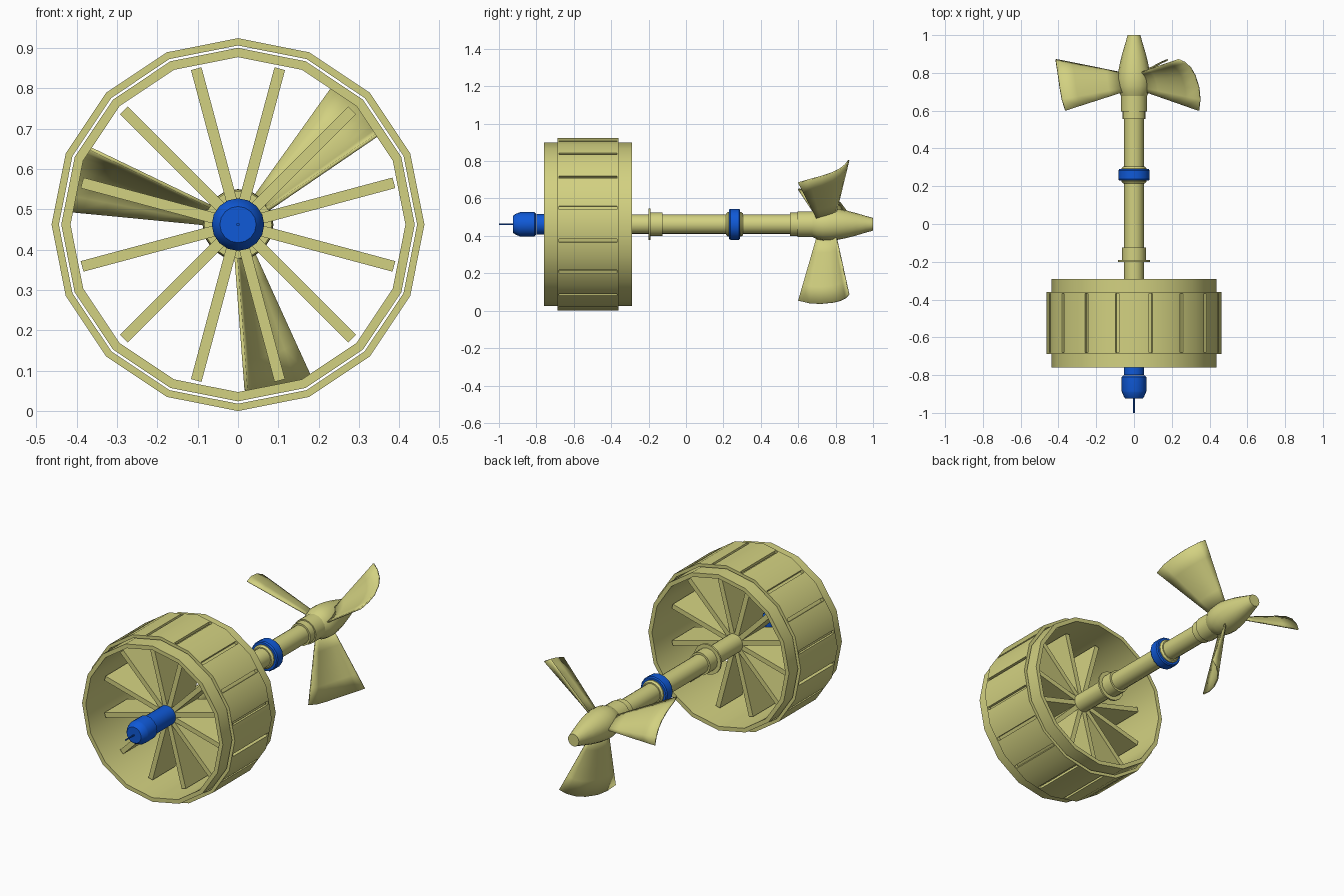
import bpy, bmesh, math
from mathutils import Matrix, Vector

if "Cube" in bpy.data.objects:
    bpy.data.objects.remove(bpy.data.objects["Cube"])

AXIS_Z = 0.462


def material(name, rgb):
    mat = bpy.data.materials.new(name)
    mat.use_nodes = True
    mat.diffuse_color = (*rgb, 1)
    mat.node_tree.nodes["Principled BSDF"].inputs["Base Color"].default_value = (*rgb, 1)
    return mat


khaki = material("khaki", (0.65, 0.64, 0.22))
blue = material("blue", (0.005, 0.1, 0.68))


def polar(radius, y, angle):
    return Vector((radius * math.cos(angle), y, radius * math.sin(angle)))


def finish(name, bm, mat, smooth=True):
    """Turn a bmesh built around the y axis into an object at axle height."""
    bmesh.ops.recalc_face_normals(bm, faces=bm.faces)
    mesh = bpy.data.meshes.new(name)
    bm.to_mesh(mesh)
    bm.free()
    mesh.materials.append(mat)
    obj = bpy.data.objects.new(name, mesh)
    obj.location.z = AXIS_Z
    bpy.context.collection.objects.link(obj)
    if smooth:
        bpy.ops.object.select_all(action="DESELECT")
        obj.select_set(True)
        bpy.context.view_layer.objects.active = obj
        bpy.ops.object.shade_smooth_by_angle(angle=math.radians(30))
    return obj


def lathe(name, profile, mat, closed=False, sides=16):
    """Spin (y, radius) points about the y axis; cap the ends unless closed."""
    bm = bmesh.new()
    rings = [[bm.verts.new(polar(r, y, math.tau * k / sides)) for k in range(sides)]
             for y, r in profile]
    pairs = list(zip(rings, rings[1:]))
    if closed:
        pairs.append((rings[-1], rings[0]))
    else:
        bm.faces.new(rings[0])
        bm.faces.new(rings[-1])
    for a, b in pairs:
        for k in range(sides):
            n = (k + 1) % sides
            bm.faces.new((a[k], a[n], b[n], b[k]))
    return finish(name, bm, mat)


def band(name, y0, y1, inner, outer):
    return lathe(name, [(y0, inner), (y0, outer), (y1, outer), (y1, inner)], khaki, closed=True)


# Drum: inner shell, and an outer jacket slotted at the middle of each side
band("drum_shell", -0.76, -0.29, 0.415, 0.438)
band("jacket_front_rim", -0.688, -0.68, 0.444, 0.462)
band("jacket_back_rim", -0.368, -0.36, 0.444, 0.462)

bm = bmesh.new()
step = math.tau / 16
for k in range(16):
    def panel_row(radius, y):
        corner = polar(radius, y, k * step)
        points = [corner]
        for side in (-1, 1):
            other = polar(radius, y, (k + side) * step)
            half = (other - corner) / 2
            points.insert(0 if side < 0 else 2, corner + half - half.normalized() * 0.009)
        return points

    ends = []
    for y in (-0.68, -0.368):
        outline = panel_row(0.462, y) + panel_row(0.444, y)[::-1]
        ends.append([bm.verts.new(p) for p in outline])
    front, back = ends
    bm.faces.new(front)
    bm.faces.new(back)
    for i in range(6):
        j = (i + 1) % 6
        bm.faces.new((front[i], front[j], back[j], back[i]))
finish("jacket_panels", bm, khaki)

# Spokes: twelve deep flat paddles
bm = bmesh.new()
for k in range(12):
    turn = Matrix.Rotation(math.radians(15 + 30 * k), 4, "Y")
    place = turn @ Matrix.Translation((0.22, -0.53, 0)) @ Matrix.Diagonal((0.36, 0.2, 0.027, 1))
    bmesh.ops.create_cube(bm, size=1, matrix=place)
finish("spokes", bm, khaki, smooth=False)

# Axle with its flange, sleeves and collars
lathe("axle", [(-0.62, 0.052), (0.6, 0.052)], khaki)
lathe("front_flange", [(-0.2, 0.084), (-0.19, 0.084)], khaki)
lathe("front_sleeve", [(-0.19, 0.063), (-0.125, 0.063)], khaki)
lathe("middle_collar", [(0.215, 0.058), (0.225, 0.066), (0.295, 0.066), (0.305, 0.058)], khaki)
lathe("rear_sleeve", [(0.555, 0.062), (0.61, 0.062)], khaki)
lathe("hub_neck", [(0.595, 0.069), (0.69, 0.069)], khaki)
lathe("blue_ring", [(0.23, 0.078), (0.237, 0.083), (0.283, 0.083), (0.29, 0.078)], blue)

# Blue nose and needle
lathe("nose_stem", [(-0.8, 0.054), (-0.61, 0.054)], blue)
lathe("nose_cap", [(-0.925, 0.045), (-0.915, 0.053), (-0.893, 0.063), (-0.885, 0.065),
                   (-0.81, 0.065), (-0.803, 0.058)], blue)
lathe("needle", [(-1.0, 0.004), (-0.92, 0.004)], blue, sides=8)

# Propeller hub
lathe("propeller_hub", [(0.675, 0.068), (0.7, 0.08), (0.73, 0.087), (0.77, 0.088), (0.81, 0.083),
                        (0.86, 0.073), (0.91, 0.06), (0.96, 0.045), (1.0, 0.034)], khaki)

# Propeller blades: cambered, running from a narrow root to a rounded tip
root = [(-0.022, 0.70), (-0.018, 0.72), (-0.012, 0.745), (-0.005, 0.765),
        (0.002, 0.78), (0.01, 0.792), (0.018, 0.80)]
tip = [(-0.083, 0.60, 0.40), (-0.075, 0.66, 0.417), (-0.06, 0.72, 0.424), (-0.03, 0.785, 0.425),
       (0.0, 0.825, 0.423), (0.04, 0.855, 0.417), (0.08, 0.87, 0.408)]
bm = bmesh.new()
for k in range(3):
    angle = math.radians(44.5 + 120 * k)
    out = polar(1, 0, angle)
    across = polar(1, 0, angle + math.pi / 2)
    rows = []
    for (t0, y0), (t1, y1, r1) in zip(root, tip):
        a = out * 0.06 + across * t0 + Vector((0, y0, 0))
        b = out * r1 + across * t1 + Vector((0, y1, 0))
        rows.append([bm.verts.new(a.lerp(b, s / 4)) for s in range(5)])
    for p, q in zip(rows, rows[1:]):
        for s in range(4):
            bm.faces.new((p[s], p[s + 1], q[s + 1], q[s]))
blades = finish("propeller_blades", bm, khaki)
thick = blades.modifiers.new("thickness", "SOLIDIFY")
thick.thickness = 0.008
thick.offset = 0
